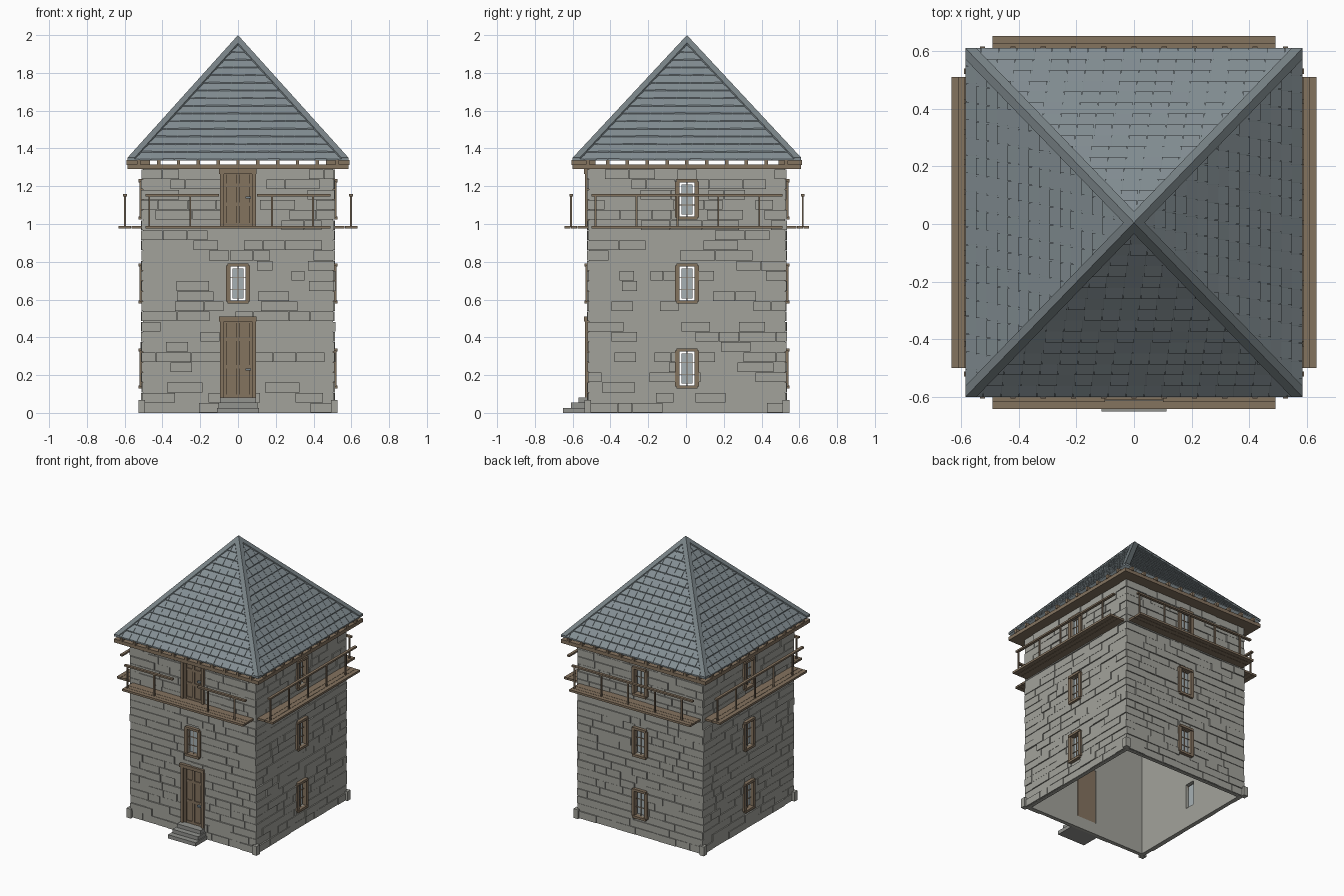
import bpy, bmesh, random
from math import pi
from mathutils import Matrix, Vector

random.seed(4)
if "Cube" in bpy.data.objects:
    bpy.data.objects.remove(bpy.data.objects["Cube"])


def material(name, hexcode):
    srgb = [int(hexcode[i:i + 2], 16) / 255 for i in (0, 2, 4)]
    col = [c / 12.92 if c < 0.04 else ((c + 0.055) / 1.055) ** 2.4 for c in srgb] + [1]
    mat = bpy.data.materials.new(name)
    mat.use_nodes = True
    mat.diffuse_color = col
    mat.node_tree.nodes["Principled BSDF"].inputs["Base Color"].default_value = col
    return mat


STONE = material("grey stone", "A2A29B")
STEP = material("step stone", "92938F")
WOOD = material("weathered wood", "84735F")
SLATE = material("roof slate", "838E93")
CAP = material("hip slate", "788286")
GLASS = material("window glass", "A6B0B4")
METAL = material("iron handle", "78868E")

OFFSET_Y = 0.005
HALF_X, HALF_Y = 0.51, 0.525
EAVE_X, EAVE_Y = 0.585, 0.605
WALL_TOP, EAVE_Z, APEX_Z = 1.29, 1.335, 1.984
parts = {}


def part(name, mat):
    """Start or fetch the mesh of a named part."""
    if name not in parts:
        parts[name] = (bmesh.new(), mat)
    return parts[name][0]


def side(k):
    """Turn the front frame (outward is -y) to side k, anticlockwise."""
    return Matrix.Translation((0, OFFSET_Y, 0)) @ Matrix.Rotation(k * pi / 2, 4, 'Z')


def hexa(bm, low, high, m):
    """Closed solid between two quads of matching corners."""
    a = [bm.verts.new(m @ Vector(p)) for p in low]
    b = [bm.verts.new(m @ Vector(p)) for p in high]
    bm.faces.new(a[::-1])
    bm.faces.new(b)
    for i in range(4):
        j = (i + 1) % 4
        bm.faces.new((a[i], a[j], b[j], b[i]))


def box(bm, u, d, z, m):
    """Box with u along the wall, d outward and z up."""
    ring = [(u[0], -d[1]), (u[1], -d[1]), (u[1], -d[0]), (u[0], -d[0])]
    hexa(bm, [(x, y, z[0]) for x, y in ring], [(x, y, z[1]) for x, y in ring], m)


def window(name, z, d, m):
    frame = part(name + "_frames", WOOD)
    for s in (-1, 1):
        box(frame, sorted((s * 0.04, s * 0.064)), (d - 0.02, d + 0.012), (z - 0.095, z + 0.095), m)
        box(frame, (-0.055, 0.055), (d - 0.02, d + 0.018), sorted((z + s * 0.09, z + s * 0.107)), m)
    box(part(name + "_glass", GLASS), (-0.03, 0.03), (d - 0.016, d - 0.01), (z - 0.08, z + 0.08), m)
    bars = part(name + "_glazing_bars", WOOD)
    box(bars, (-0.002, 0.002), (d - 0.01, d - 0.006), (z - 0.09, z + 0.09), m)
    for s in (-0.03, 0.03):
        box(bars, (-0.04, 0.04), (d - 0.01, d - 0.006), (z + s - 0.002, z + s + 0.002), m)


def door(name, z0, z1, d, m):
    frame = part(name + "_frame", WOOD)
    for s in (-1, 1):
        box(frame, sorted((s * 0.073, s * 0.094)), (d - 0.025, d + 0.014), (z0, z1 - 0.02), m)
    box(frame, (-0.1, 0.097), (d - 0.025, d + 0.02), (z1 - 0.025, z1), m)
    leaf = part(name + "_leaf", WOOD)
    box(leaf, (-0.075, 0.075), (d - 0.03, d - 0.01), (z0, z1 - 0.02), m)
    # Raised stiles and rails leave sunken panels
    for u in (-0.066, 0, 0.066):
        box(leaf, (u - 0.009, u + 0.009), (d - 0.01, d - 0.002), (z0, z1 - 0.025), m)
    for f in (0.02, 0.38, 0.72, 0.94):
        z = z0 + f * (z1 - z0)
        box(leaf, (-0.073, 0.073), (d - 0.01, d - 0.003), (z - 0.009, z + 0.009), m)
    z = z0 + 0.15
    box(part(name + "_handle", METAL), (0.04, 0.068), (d - 0.004, d + 0.012), (z - 0.006, z + 0.006), m)


for k in range(4):
    m = side(k)
    half, d = (HALF_X, HALF_Y) if k % 2 == 0 else (HALF_Y, HALF_X)
    front = k == 0

    # Openings as bottom, top, half width
    heights = [0.685] if front else [0.235, 0.685, 1.13]
    holes = [(z - 0.09, z + 0.09, 0.04) for z in heights]
    if front:
        holes = [(0.085, 0.485, 0.08)] + holes + [(0.995, 1.27, 0.08)]
    for z in heights:
        window("window", z, d, m)

    # Wall shell around the openings
    wall = part("tower_walls", STONE)
    depth = (d - 0.032, d - 0.006)
    edge = half - 0.007
    for s in (-1, 1):
        box(wall, sorted((s * 0.08, s * edge)), depth, (0, WALL_TOP), m)
    bottom = 0
    for z0, z1, w in holes + [(WALL_TOP, WALL_TOP, 0.08)]:
        box(wall, (-0.08, 0.08), depth, (bottom, z0), m)
        if w < 0.08:
            for s in (-1, 1):
                box(wall, sorted((s * w, s * 0.08)), depth, (z0, z1), m)
        bottom = z1

    # Uneven courses of stone blocks
    blocks = part("stone_blocks", STONE)
    rows = 24
    h = WALL_TOP / rows
    for r in range(rows):
        z = (r * h + 0.0015, (r + 1) * h - 0.0015)
        gaps = [w + 0.006 for a, b, w in holes if z[0] < b and z[1] > a]
        gap = max(gaps, default=0)
        u = -half
        while u < half - 0.001:
            end = u + random.uniform(0.07, 0.2)
            if end > half - 0.05:
                end = half
            out = d + random.uniform(-0.003, 0.005)
            spans = [(u, min(end, -gap)), (max(u, gap), end)] if gap else [(u, end)]
            for a, b in spans:
                if b - a > 0.006:
                    box(blocks, (a + 0.0015, b - 0.0015), (d - 0.01, out), z, m)
            u = end

    # Balcony floor planks and railing
    reach = half - 0.02
    floor = part("balcony_floors", WOOD)
    for a, b in ((0.0, 0.055), (0.057, 0.09), (0.092, 0.122)):
        box(floor, (-reach, reach), (d + a, d + b), (0.975, 0.99), m)
    rail = part("balcony_railings", WOOD)
    spans = [(-reach, -0.1), (0.1, reach)] if front else [(-reach, reach)]
    for span in spans:
        box(rail, span, (d + 0.078, d + 0.098), (1.146, 1.158), m)
    for i in range(5):
        u = -reach + 0.02 + i * 0.217
        if not (front and i == 2):
            box(rail, (u - 0.005, u + 0.005), (d + 0.083, d + 0.093), (0.985, 1.15), m)

    # Eave beam and rafter ends
    w, e = (EAVE_X, EAVE_Y) if k % 2 == 0 else (EAVE_Y, EAVE_X)
    box(part("eave_beams", WOOD), (-w, w), (e - 0.12, e), (WALL_TOP, 1.316), m)
    for i in range(11):
        u = (i - 5) * 0.105
        box(part("rafter_ends", WOOD), (u - 0.009, u + 0.009), (e - 0.12, e + 0.005), (1.312, 1.34), m)

    # Roof slope, slates and hip caps
    def slope(u, t, lift):
        lim = w * (1 - t)
        return (max(-lim, min(lim, u)), -e * (1 - t), EAVE_Z + (APEX_Z - EAVE_Z) * t + lift)

    def slab(bm, u0, u1, v0, v1, t0, t1, lift0, lift1):
        quad = ((u0, t0), (u1, t0), (v1, t1), (v0, t1))
        hexa(bm, [slope(u, t, 0) for u, t in quad],
             [slope(u, t, lift0 if t == t0 else lift1) for u, t in quad], m)

    bm = part("roof_slopes", SLATE)
    slab(bm, -w, w, 0, 0, 0, 1, 0.003, 0.003)
    slates = part("roof_slates", SLATE)
    courses = 16
    for r in range(courses):
        t0, t1 = r / courses, (r + 1) / courses
        lim = w * (1 - t0)
        u = -lim - (r % 2) * 0.03
        while u < lim:
            lift = random.uniform(0.008, 0.011)
            if abs(u + 0.03) < lim + 0.02:
                slab(slates, u + 0.001, u + 0.061, u + 0.001, u + 0.061, t0, t1, lift, 0.004)
            u += 0.062
    caps = part("hip_caps", CAP)
    for s in (-1, 1):
        inner, outer = s * (w - 0.038), s * w
        tip = 1 - 0.038 / w
        slab(caps, inner, outer, 0, s * 0.038, 0, tip, 0.016, 0.016)
        slab(caps, 0, s * 0.038, 0, 0, tip, 1, 0.016, 0.016)

# Front doors
m = side(0)
door("entrance_door", 0.08, 0.51, HALF_Y, m)
door("balcony_door", 0.99, 1.29, HALF_Y, m)

# Entrance steps
for i, (w, out) in enumerate(((0.112, 0.655), (0.104, 0.615), (0.096, 0.575))):
    box(part("entrance_steps", STEP), (-w, w), (HALF_Y - 0.01, out), (i * 0.027, (i + 1) * 0.027), m)

# Corner foot stones
for sx in (-1, 1):
    for sy in (-1, 1):
        box(part("corner_stones", STONE), sorted((sx * 0.492, sx * 0.528)),
            sorted((sy * 0.507, sy * 0.543)), (0, 0.068), m)

# Turn the gathered meshes into objects
for name, (bm, mat) in parts.items():
    if name in ("roof_slopes", "roof_slates", "hip_caps"):
        for f in bm.faces:
            f.normal_update()
        bmesh.ops.dissolve_degenerate(bm, dist=0.0001, edges=bm.edges[:])
    bmesh.ops.recalc_face_normals(bm, faces=bm.faces[:])
    mesh = bpy.data.meshes.new(name)
    bm.to_mesh(mesh)
    bm.free()
    mesh.materials.append(mat)
    bpy.context.collection.objects.link(bpy.data.objects.new(name, mesh))
